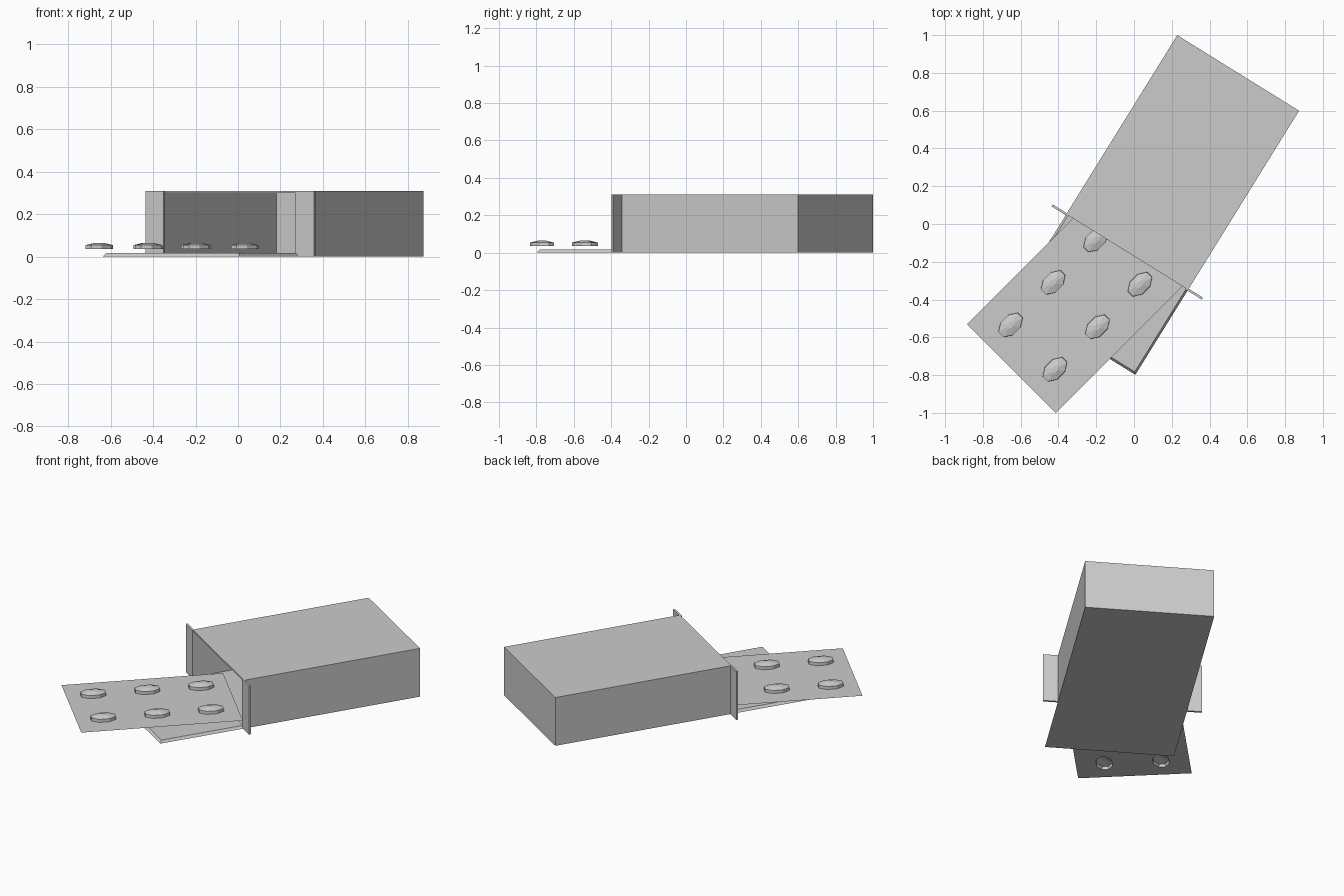
import bpy, bmesh
from math import radians, sin, cos, pi
from mathutils import Matrix

if "Cube" in bpy.data.objects:
    bpy.data.objects.remove(bpy.data.objects["Cube"])

# carton frame: x across the opening, y towards the closed end
BOX = Matrix.Translation((-0.036, -0.148, 0)) @ Matrix.Rotation(radians(-31.8), 4, 'Z')
PACK = Matrix.Translation((-0.311, -0.427, 0)) @ Matrix.Rotation(radians(45), 4, 'Z')
W, L, H, T = 0.759, 1.115, 0.31, 0.014


def finish(name, bm, frame):
    bmesh.ops.recalc_face_normals(bm, faces=bm.faces[:])
    mesh = bpy.data.meshes.new(name)
    bm.to_mesh(mesh)
    bm.free()
    obj = bpy.data.objects.new(name, mesh)
    obj.matrix_world = frame
    bpy.context.collection.objects.link(obj)
    return obj


def block(x0, x1, y0, y1, z0, z1):
    bm = bmesh.new()
    m = Matrix.Translation(((x0 + x1) / 2, (y0 + y1) / 2, (z0 + z1) / 2))
    m = m @ Matrix.Diagonal((x1 - x0, y1 - y0, z1 - z0, 1))
    bmesh.ops.create_cube(bm, size=1, matrix=m)
    return bm


# hollow carton, open at the front
bm = block(-W / 2, W / 2, 0, L, 0, H)
front = min(bm.faces, key=lambda f: f.calc_center_median().y)
bmesh.ops.inset_region(bm, faces=[front], thickness=T)
front = [f for f in bm.faces if all(abs(v.co.y) < 1e-5 and abs(v.co.x) < W / 2 - T / 2
                                    for v in f.verts)][0]
for v in front.verts:
    v.co.y = 0
back = bmesh.ops.extrude_discrete_faces(bm, faces=[front])['faces'][0]
bmesh.ops.translate(bm, verts=back.verts[:], vec=(0, 1.01, 0))
finish("carton", bm, BOX)

# side flaps folded outwards
for side, s in (("left", -1), ("right", 1)):
    a, b = sorted((s * (W / 2 - T), s * (W / 2 + 0.088)))
    finish(side + "_flap", block(a, b, -0.006, 0.006, 0, H), BOX)

# bottom flap with sloped edges
bm = block(-W / 2, W / 2, -0.53, 0.0, 0, 0.016)
for v in bm.verts:
    if v.co.z > 0.01:
        v.co.x *= 0.97
        if v.co.y < -0.1:
            v.co.y += 0.012
finish("bottom_flap", bm, BOX)

# blister sheet: 3 x 2 cells, each with an open hollow eight-sided bulge
CX, CY, Z = 0.3185, 0.332, 0.035
A, B = 0.079, 0.05
bm = bmesh.new()
for i in range(3):
    for j in range(2):
        ox, oy = (i - 1) * CX, (j - 0.5) * CY

        def ring(scale, z):
            return [bm.verts.new((ox + A * scale * cos(pi / 8 + k * pi / 4),
                                  oy + B * scale * sin(pi / 8 + k * pi / 4), z))
                    for k in range(8)]

        base, rim, cap = ring(1, Z), ring(0.98, 0.054), ring(0.3, 0.065)
        for lo, hi in ((base, rim), (rim, cap)):
            for k in range(8):
                n = (k + 1) % 8
                bm.faces.new((lo[k], lo[n], hi[n], hi[k]))
        bm.faces.new(cap)
        # flat sheet around the bulge
        edge = []
        for k, v in enumerate(base):
            if k in (0, 3, 4, 7):
                p = (ox + CX / 2 * (1 if k in (0, 7) else -1), v.co.y, Z)
            else:
                p = (v.co.x, oy + CY / 2 * (1 if k < 4 else -1), Z)
            edge.append(bm.verts.new(p))
        for k in range(8):
            n = (k + 1) % 8
            if k % 2 == 0:
                e, f = edge[k].co, edge[n].co
                sx = 1 if k in (0, 6) else -1
                sy = 1 if k < 4 else -1
                corner = bm.verts.new((ox + sx * CX / 2, oy + sy * CY / 2, Z))
                bm.faces.new((base[k], edge[k], corner, edge[n], base[n]))
            else:
                bm.faces.new((base[k], edge[k], edge[n], base[n]))
bmesh.ops.remove_doubles(bm, verts=bm.verts[:], dist=1e-4)
finish("blister_pack", bm, PACK)
